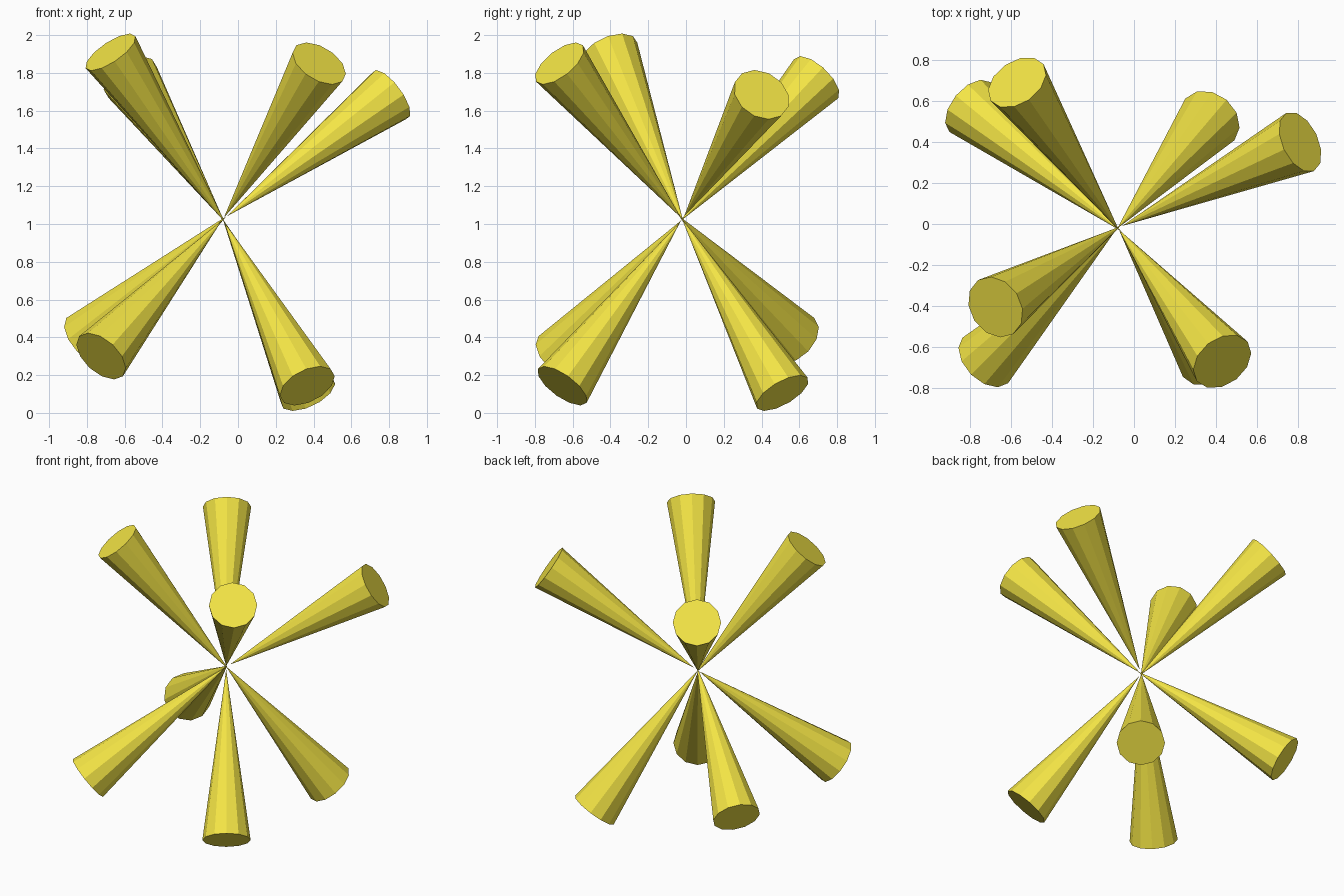
import bpy
from mathutils import Vector

if "Cube" in bpy.data.objects:
    bpy.data.objects.remove(bpy.data.objects["Cube"])

SIDES, RADIUS, LENGTH = 12, 0.157, 1.155
HUB = Vector((-0.08, -0.02, 1.025))      # point where all spikes meet

yellow = bpy.data.materials.new("yellow")
yellow.diffuse_color = (0.9, 0.78, 0.06, 1)
yellow.use_nodes = True
yellow.node_tree.nodes["Principled BSDF"].inputs["Base Color"].default_value = yellow.diffuse_color

# Centre of the wide end of each cone
ends = {
    "upper_front_left": (-0.675, -0.405, 1.91),
    "upper_back_left": (-0.57, 0.69, 1.77),
    "upper_front_right": (0.43, -0.67, 1.85),
    "upper_back_right": (0.81, 0.40, 1.685),
    "lower_front_left": (-0.725, -0.665, 0.30),
    "lower_front_right": (0.367, -0.655, 0.143),
    "lower_back_left": (-0.80, 0.57, 0.39),
    "lower_back_right": (0.37, 0.51, 0.105),
}


def cone(name, end):
    """Flat-sided cone with its wide end at `end` and its tip at the hub."""
    end = Vector(end)
    axis = (end - HUB).normalized()
    bpy.ops.mesh.primitive_cone_add(
        vertices=SIDES, radius1=0, radius2=RADIUS, depth=LENGTH,
        location=end - axis * LENGTH / 2,
        rotation=axis.to_track_quat('Z', 'Y').to_euler())
    ob = bpy.context.object
    ob.name = name + "_cone"
    ob.data.materials.append(yellow)


for name, end in ends.items():
    cone(name, end)
